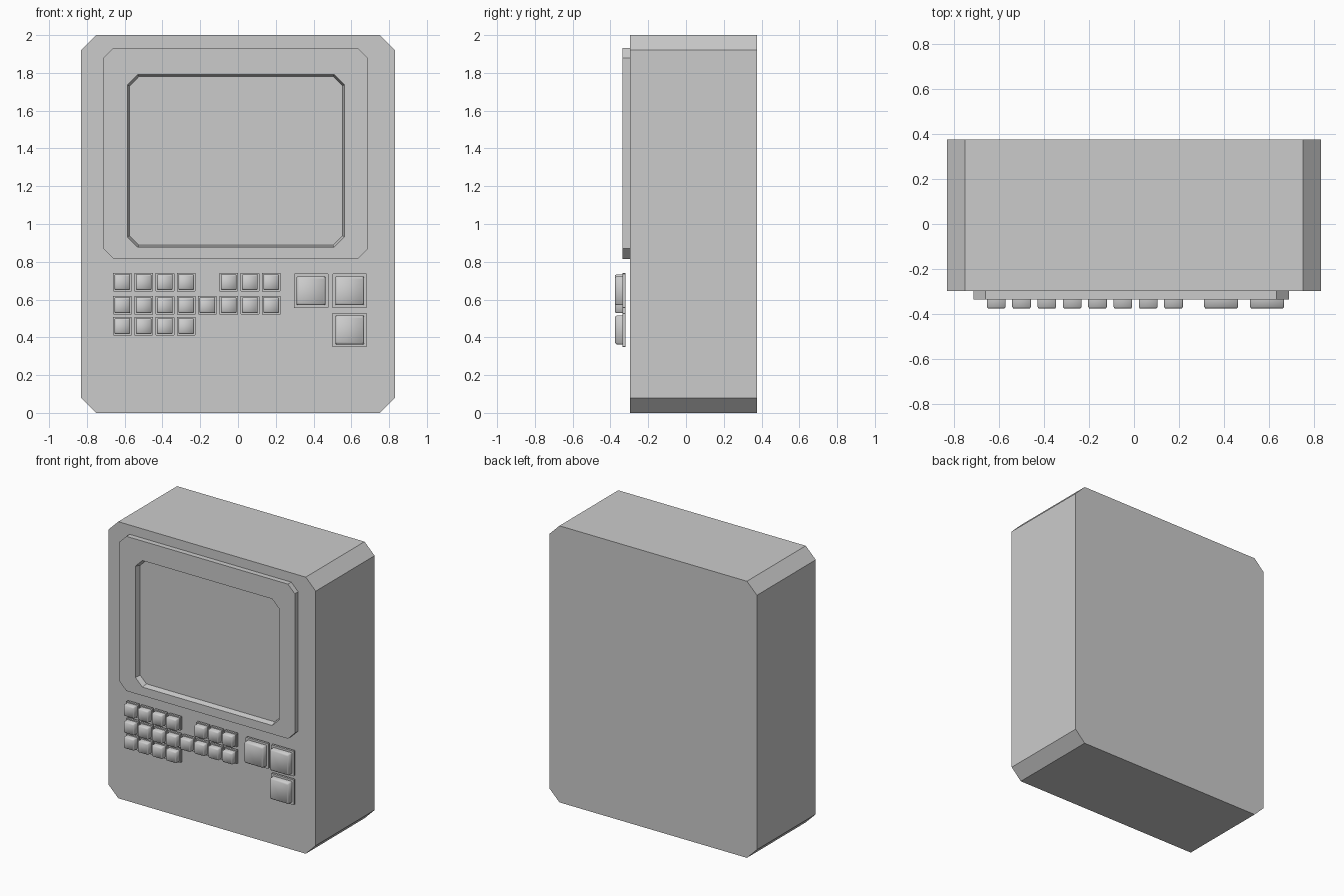
import bpy, bmesh
from math import radians

if "Cube" in bpy.data.objects:
    bpy.data.objects.remove(bpy.data.objects["Cube"])


def outline(x0, x1, z0, z1, y, c):
    """Rectangle with cut corners, facing -y, at depth y."""
    pts = [(x0 + c, z0), (x1 - c, z0), (x1, z0 + c), (x1, z1 - c),
           (x1 - c, z1), (x0 + c, z1), (x0, z1 - c), (x0, z0 + c)]
    return [(x, y, z) for x, z in pts]


def square(cx, cz, size, y, c):
    h = size / 2
    return outline(cx - h, cx + h, cz - h, cz + h, y, c)


def loft(name, rings, cap=True, smooth=None):
    """Skin consecutive rings; cap the ends, or join last ring to first."""
    bm = bmesh.new()
    loops = [[bm.verts.new(p) for p in r] for r in rings]
    n = len(loops[0])
    pairs = list(zip(loops, loops[1:]))
    if not cap:
        pairs.append((loops[-1], loops[0]))
    for a, b in pairs:
        for i in range(n):
            j = (i + 1) % n
            bm.faces.new((a[i], a[j], b[j], b[i]))
    if cap:
        bm.faces.new(loops[0])
        bm.faces.new(loops[-1])
    bmesh.ops.recalc_face_normals(bm, faces=bm.faces)
    mesh = bpy.data.meshes.new(name)
    bm.to_mesh(mesh)
    bm.free()
    ob = bpy.data.objects.new(name, mesh)
    bpy.context.collection.objects.link(ob)
    if smooth:
        bpy.ops.object.select_all(action='DESELECT')
        ob.select_set(True)
        bpy.context.view_layer.objects.active = ob
        bpy.ops.object.shade_smooth_by_angle(angle=radians(smooth))
    return ob


# Cabinet with chamfered corners
FRONT = -0.297
loft("cabinet", [outline(-0.83, 0.83, 0, 2, y, 0.08) for y in (0.375, FRONT)])

# Raised screen frame with a sloped inner lip
loft("screen_frame", [
    outline(-0.714, 0.689, 0.815, 1.933, FRONT, 0.055),
    outline(-0.714, 0.689, 0.815, 1.933, -0.335, 0.055),
    outline(-0.586, 0.563, 0.877, 1.792, -0.335, 0.055),
    outline(-0.574, 0.553, 0.888, 1.781, FRONT, 0.05),
], cap=False)

# Screen panel at the bottom of the recess
loft("screen", [outline(-0.574, 0.553, 0.888, 1.781, y, 0.05)
                for y in (FRONT + 0.003, FRONT - 0.001)])


# Keys: thin square collar with a softened cap on top
def key(name, cx, cz, collar, cap, edge):
    loft(name + "_collar", [square(cx, cz, collar, y, 0.003) for y in (-0.32, -0.336)])
    loft(name + "_cap", [
        square(cx, cz, cap, -0.334, 0.004),
        square(cx, cz, cap, -0.368, edge),
        square(cx, cz, cap - 2 * edge, -0.376, edge),
    ], smooth=55)


rows = [(0.692, (0, 1, 2, 3, 5, 6, 7)),
        (0.570, range(8)),
        (0.459, range(4))]
for r, (z, columns) in enumerate(rows):
    for c in columns:
        key(f"small_key_{r}_{c}", -0.612 + 0.1125 * c, z, 0.099, 0.083, 0.005)

for i, (x, z) in enumerate([(0.387, 0.646), (0.591, 0.646), (0.591, 0.439)]):
    key(f"large_key_{i}", x, z, 0.182, 0.152, 0.007)
